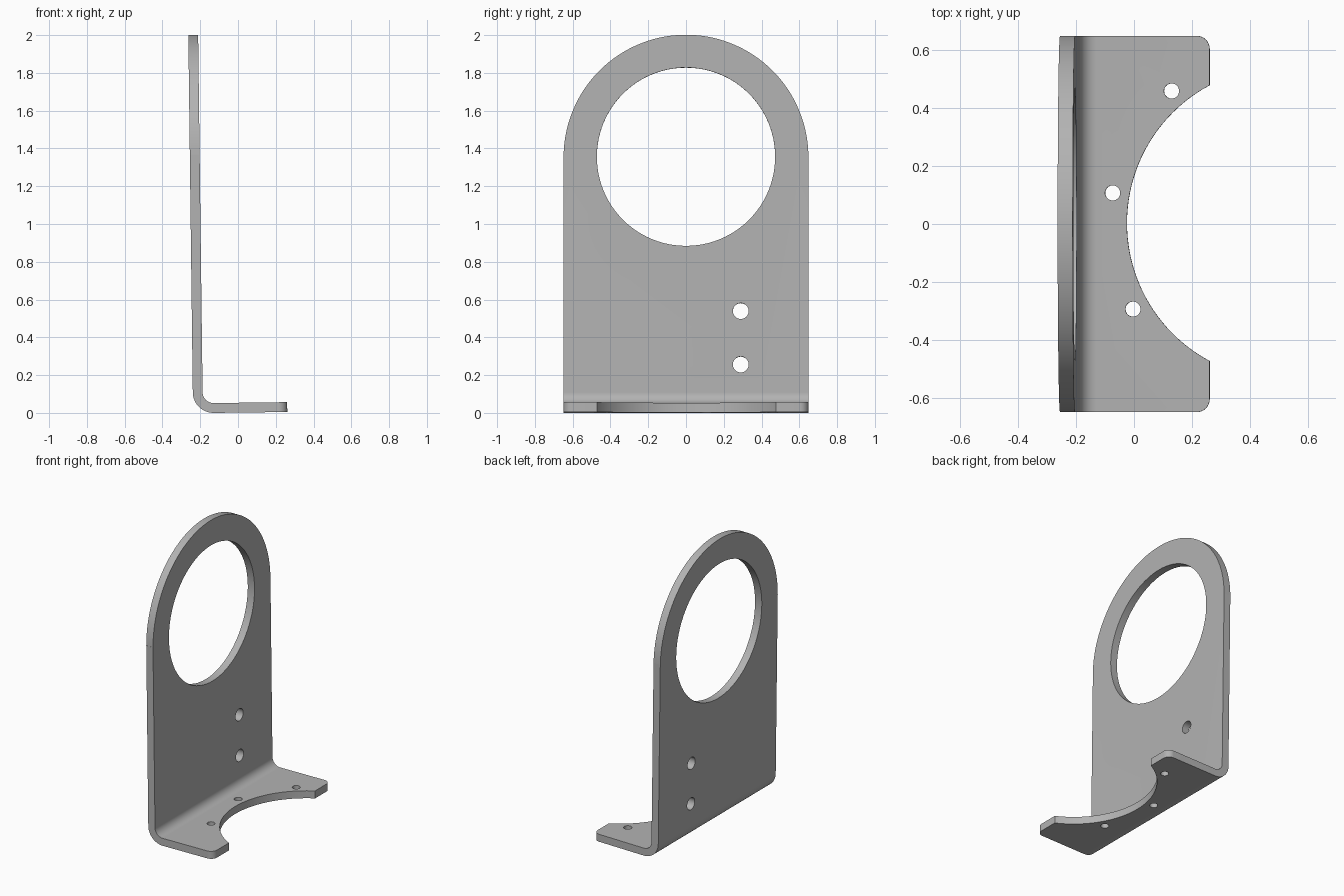
import bpy, bmesh
from math import sin, cos, pi, radians
from mathutils import Matrix, Vector

cube = bpy.data.objects.get("Cube")
if cube:
    bpy.data.objects.remove(cube, do_unlink=True)

THICK = 0.052          # sheet thickness
HALF = 0.648           # half width of the sheet
BACK, TIP = -0.238, 0.261
TOP = 2.0027
TILT = 0.0125          # slight lean of the whole bracket


def arc(cx, cy, r, a0, a1, n):
    """Points along an arc, angles in degrees."""
    steps = [radians(a0 + (a1 - a0) * i / n) for i in range(n + 1)]
    return [(cx + r * cos(a), cy + r * sin(a)) for a in steps]


def prism(name, outline, axis, lo, hi):
    """Extrude a flat outline along the x, y or z axis."""
    place = {"x": lambda p, d: (d, p[0], p[1]),
             "y": lambda p, d: (p[0], d, p[1]),
             "z": lambda p, d: (p[0], p[1], d)}[axis]
    bm = bmesh.new()
    face = bm.faces.new([bm.verts.new(place(p, lo)) for p in outline])
    new = bmesh.ops.extrude_face_region(bm, geom=[face])["geom"]
    shift = Vector(place((0, 0), hi - lo))
    bmesh.ops.translate(bm, vec=shift, verts=[v for v in new if isinstance(v, bmesh.types.BMVert)])
    bmesh.ops.recalc_face_normals(bm, faces=bm.faces)
    mesh = bpy.data.meshes.new(name)
    bm.to_mesh(mesh)
    bm.free()
    ob = bpy.data.objects.new(name, mesh)
    bpy.context.collection.objects.link(ob)
    return ob


def shape(ob, cutter, operation):
    """Apply a boolean and discard the cutter."""
    cutter.hide_render = True
    mod = ob.modifiers.new("shape", "BOOLEAN")
    mod.operation, mod.solver, mod.object = operation, "EXACT", cutter
    bpy.context.view_layer.objects.active = ob
    bpy.ops.object.modifier_apply(modifier=mod.name)
    bpy.data.objects.remove(cutter, do_unlink=True)


# Bent sheet: L section with a rounded bend, wider than needed
bend_out, bend_in = 0.11, 0.11 - THICK
cx, cz = BACK + bend_out, bend_out
section = ([(BACK, 2.2)] + arc(cx, cz, bend_out, 180, 270, 16)
           + [(0.5, 0), (0.5, THICK)] + arc(cx, cz, bend_in, 270, 180, 16)
           + [(BACK + THICK, 2.2)])
bracket = prism("bracket", section, "y", -0.8, 0.8)

# Plan outline: sides and rounded tip corners
r = 0.045
plan = ([(-1, -HALF)] + arc(TIP - r, r - HALF, r, -90, 0, 10)
        + arc(TIP - r, HALF - r, r, 0, 90, 10) + [(-1, HALF)])
shape(bracket, prism("plan_outline", plan, "z", -1, 3), "INTERSECT")

# Arched top of the upright plate
arch = arc(0, TOP - HALF, HALF, 1, 179, 96) + [(-0.7, 1.3), (-0.7, -1), (0.7, -1), (0.7, 1.3)]
shape(bracket, prism("arch_outline", arch, "x", -1, 1), "INTERSECT")

# Round openings in the upright: (y, z, radius)
for y, z, rad in [(0, 1.357, 0.472), (0.29, 0.54, 0.042), (0.29, 0.257, 0.042)]:
    ring = arc(y, z, rad, 0, 360, 96 if rad > 0.1 else 32)[:-1]
    shape(bracket, prism("upright_hole", ring, "x", -0.5, 0), "DIFFERENCE")

# Curved notch and screw holes in the foot: (x, y, radius)
for x, y, rad in [(0.514, 0.003, 0.538), (0.13, 0.458, 0.026),
                  (-0.073, 0.107, 0.026), (-0.003, -0.293, 0.026)]:
    ring = arc(x, y, rad, 0, 360, 128 if rad > 0.1 else 32)[:-1]
    shape(bracket, prism("foot_hole", ring, "z", -0.2, 0.3), "DIFFERENCE")

# Lean the bracket and rest it on the ground
bracket.data.transform(Matrix.Rotation(-TILT, 4, "Y"))
low = min(v.co.z for v in bracket.data.vertices)
bracket.data.transform(Matrix.Translation((0, 0, -low)))

# Grey metal
grey = bpy.data.materials.new("grey_metal")
grey.use_nodes = True
colour = (0.45, 0.45, 0.45, 1)
grey.diffuse_color = colour
grey.node_tree.nodes["Principled BSDF"].inputs["Base Color"].default_value = colour
bracket.data.materials.clear()
bracket.data.materials.append(grey)

bpy.ops.object.select_all(action="DESELECT")
bracket.select_set(True)
bpy.context.view_layer.objects.active = bracket
bpy.ops.object.shade_smooth_by_angle(angle=radians(30))
